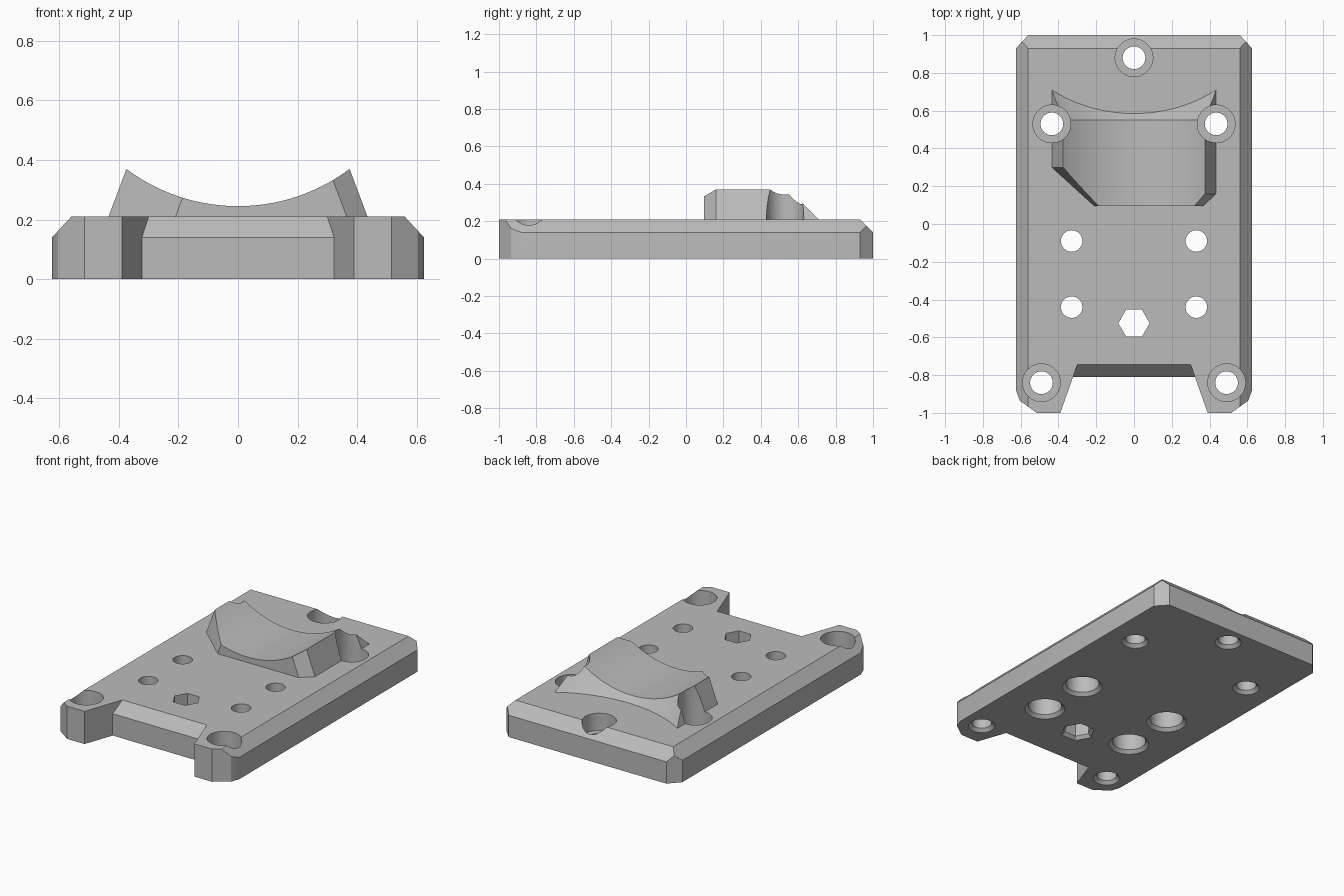
import bpy, bmesh, math
from mathutils import Vector

cube = bpy.data.objects.get("Cube")
if cube:
    bpy.data.objects.remove(cube, do_unlink=True)

GREY = (0.5, 0.5, 0.5, 1)
grey = bpy.data.materials.new("plain grey")
grey.use_nodes = True
grey.diffuse_color = GREY
grey.node_tree.nodes["Principled BSDF"].inputs["Base Color"].default_value = GREY


def loft(bm, rings):
    """Closed solid through rings of equal length, capped at both ends."""
    rows = [[bm.verts.new(p) for p in ring] for ring in rings]
    n = len(rows[0])
    for a, b in zip(rows, rows[1:]):
        for i in range(n):
            j = (i + 1) % n
            bm.faces.new((a[i], a[j], b[j], b[i]))
    bm.faces.new(rows[0])
    bm.faces.new(rows[-1])


def slice_off(bm, point, normal):
    """Remove everything beyond a plane and close the cut."""
    geom = bm.verts[:] + bm.edges[:] + bm.faces[:]
    bmesh.ops.bisect_plane(bm, geom=geom, dist=1e-6, plane_co=point,
                           plane_no=normal, clear_outer=True)
    bmesh.ops.holes_fill(bm, edges=[e for e in bm.edges if e.is_boundary], sides=0)


def make_object(name, bm):
    bmesh.ops.recalc_face_normals(bm, faces=bm.faces[:])
    mesh = bpy.data.meshes.new(name)
    bm.to_mesh(mesh)
    bm.free()
    mesh.materials.append(grey)
    obj = bpy.data.objects.new(name, mesh)
    bpy.context.collection.objects.link(obj)
    return obj


def boolean(target, tool, operation):
    mod = target.modifiers.new(tool.name, 'BOOLEAN')
    mod.operation, mod.solver, mod.object = operation, 'EXACT', tool
    bpy.context.view_layer.objects.active = target
    bpy.ops.object.modifier_apply(modifier=mod.name)
    bpy.data.objects.remove(tool, do_unlink=True)


def bore(bm, x, y, profile, sides=40):
    """Stepped round or polygonal hole tool from (radius, height) pairs."""
    turns = [math.tau * i / sides for i in range(sides)]
    loft(bm, [[(x + r * math.cos(t), y + r * math.sin(t), z) for t in turns]
              for r, z in profile])


TOP = 0.21

# Base plate: notched outline, chamfered along the sides and back
half = [(0.56, 1), (0.625, 0.93), (0.625, -0.88), (0.605, -0.935),
        (0.515, -1), (0.39, -1), (0.323, -0.81)]
outline = half + [(-x, y) for x, y in reversed(half)]
bm = bmesh.new()
loft(bm, [[(x, y, z) for x, y in outline] for z in (0, TOP)])
for side in (-1, 1):
    slice_off(bm, (side * 0.56, 0, TOP), (side * 0.07, 0, 0.065))
slice_off(bm, (0, 0.93, TOP), (0, 1, 1))
plate = make_object("mounting_plate", bm)

# Sloped lip in the front notch
bm = bmesh.new()
lip = [(-0.705, 0.253), (-0.85, 0.253), (-0.85, 0.097)]
loft(bm, [[(s * (0.30 - 0.353 * (y + 0.745)), y, z) for y, z in lip] for s in (-1, 1)])
boolean(plate, make_object("notch_slope", bm), 'DIFFERENCE')

# Saddle: hollow arc on top, tapered sides, sloping curved back
RADIUS, STEPS = 0.625, 40
FRONT, REAR = 0.095, 0.55
rings = []
for i in range(STEPS + 1):
    u = 2 * i / STEPS - 1
    x = 0.375 * u
    z = 0.87 - math.sqrt(RADIUS ** 2 - x ** 2)
    toe = REAR + z - TOP
    rings.append([(0.4575 * u, FRONT, 0.15), (x, FRONT, z), (x, REAR, z),
                  (0.435 * u, toe, TOP), (0.4575 * u, toe, 0.15)])
bm = bmesh.new()
loft(bm, rings)
# Cut front corners, larger on the right
for side, corner_y, corner_x in ((-1, 0.30, 0.21), (1, 0.16, 0.365)):
    a = Vector((side * 0.435, corner_y, TOP))
    b = Vector((side * corner_x, FRONT, TOP))
    c = Vector((side * 0.375, corner_y, 0.37))
    normal = (b - a).cross(c - a)
    if normal.y > 0:
        normal.negate()
    slice_off(bm, a, normal)
boolean(plate, make_object("saddle", bm), 'UNION')

# Holes: counterbored fixings, recessed screws and a hexagonal slot
bm = bmesh.new()
fixing = [(0.10, -0.02), (0.06, 0.02), (0.06, 0.10), (0.10, 0.10), (0.10, 0.6)]
screw = [(0.14, -0.02), (0.10, 0.02), (0.10, 0.13), (0.057, 0.13), (0.057, 0.3)]
bore(bm, 0, 0.88, fixing)
for side in (-1, 1):
    bore(bm, side * 0.435, 0.53, fixing)
    bore(bm, side * 0.49, -0.84, fixing)
    for y in (-0.09, -0.44):
        bore(bm, side * 0.33, y, screw)
bore(bm, 0, -0.525, [(0.123, -0.02), (0.083, 0.02), (0.083, 0.3)], sides=6)
boolean(plate, make_object("holes", bm), 'DIFFERENCE')

# Smooth the curved walls, keep the edges crisp
bpy.ops.object.select_all(action='DESELECT')
plate.select_set(True)
bpy.context.view_layer.objects.active = plate
bpy.ops.object.shade_smooth_by_angle(angle=math.radians(20))
